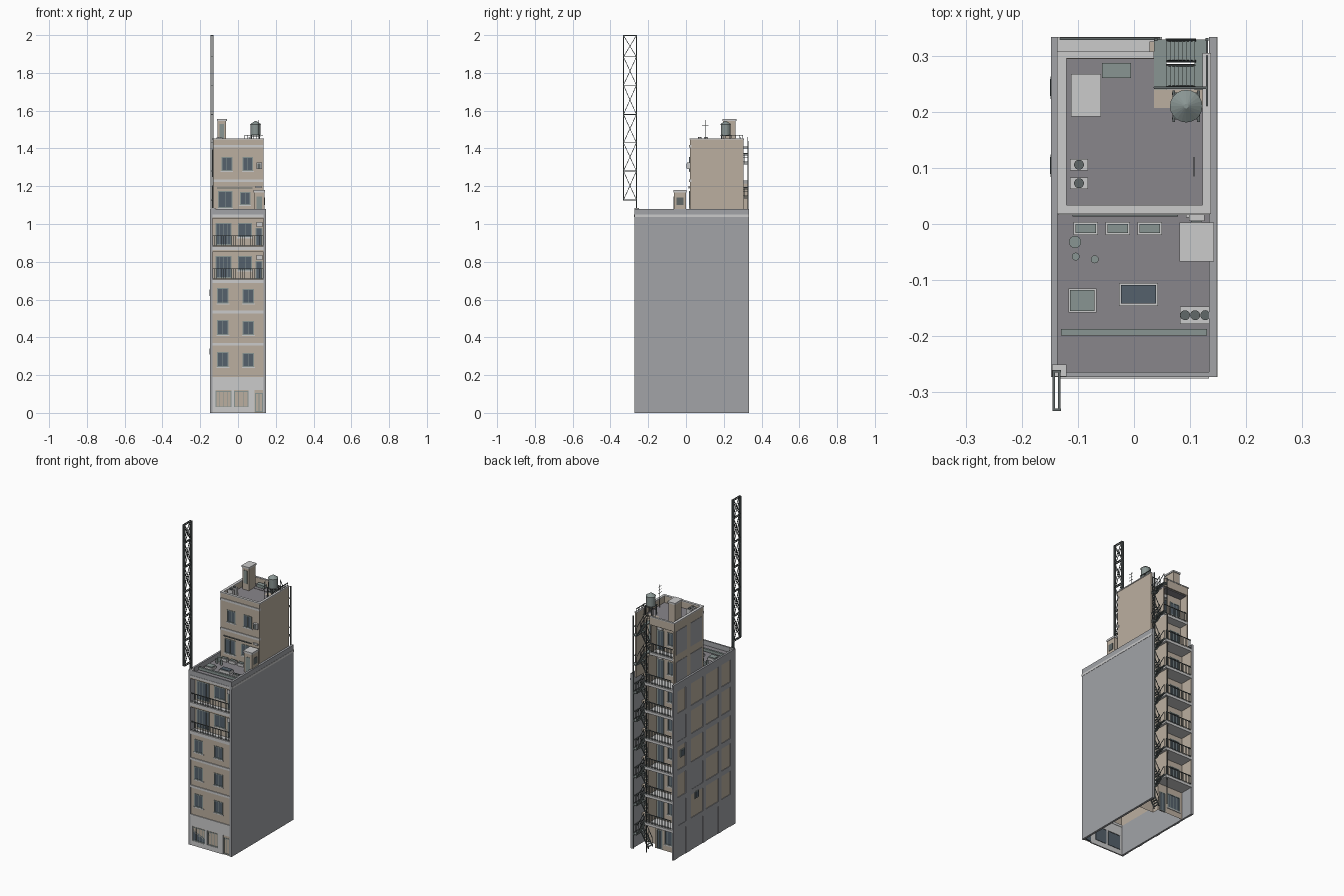
import bpy, bmesh, math
from mathutils import Matrix, Vector

if "Cube" in bpy.data.objects:
    bpy.data.objects.remove(bpy.data.objects["Cube"])

COL = dict(beige=(.50, .43, .35), grey=(.36, .37, .39), light=(.56, .56, .56), roof=(.25, .24, .26),
           steel=(.12, .14, .14), glass=(.09, .12, .15), metal=(.25, .30, .29))
MATS = {}
for k, c in COL.items():
    MATS[k] = bpy.data.materials.new(k)
    MATS[k].diffuse_color = (*c, 1)
parts = {}


def part(name, mat):
    return parts.setdefault(name, (bmesh.new(), mat))[0]


def box(name, mat, x0, x1, y0, y1, z0, z1):
    m = Matrix.LocRotScale(Vector(((x0 + x1) / 2, (y0 + y1) / 2, (z0 + z1) / 2)), None,
                           Vector((x1 - x0, y1 - y0, z1 - z0)))
    bmesh.ops.create_cube(part(name, mat), size=1, matrix=m)


def bar(name, mat, a, b, t=.003):
    a, b = Vector(a), Vector(b)
    m = Matrix.LocRotScale((a + b) / 2, (b - a).to_track_quat('Z', 'Y'), Vector((t, t, (b - a).length)))
    bmesh.ops.create_cube(part(name, mat), size=1, matrix=m)


def cyl(name, mat, x, y, z0, z1, r, r2=None, n=20):
    bmesh.ops.create_cone(part(name, mat), cap_ends=True, segments=n, radius1=r, radius2=r if r2 is None else r2,
                          depth=z1 - z0, matrix=Matrix.Translation((x, y, (z0 + z1) / 2)))


def prism(name, mat, pts, z0, z1, cap_mat=None):
    """Open-bottomed wall shell, with an optional roof sheet."""
    bm = part(name, mat)
    lo, hi = [[bm.verts.new((x, y, z)) for x, y in pts] for z in (z0, z1)]
    n = len(pts)
    for i in range(n):
        bm.faces.new((lo[i], lo[(i + 1) % n], hi[(i + 1) % n], hi[i]))
    if cap_mat:
        rb = part(name + "_roof", cap_mat)
        rb.faces.new([rb.verts.new((x, y, z1)) for x, y in pts])


def window(name, x0, x1, z0, z1, y, s=-1, mull=1, sill=True):
    """Window on a wall facing s*y."""
    def yb(n, m, a, b, d0, d1, c, d):
        ya, yc = sorted((y + s * d0, y + s * d1))
        box(n, m, a, b, ya, yc, c, d)
    f = .005
    yb(name + "_glass", "glass", x0, x1, -.006, .001, z0, z1)
    for a, b, c, d in ((x0, x0 + f, z0, z1), (x1 - f, x1, z0, z1), (x0, x1, z0, z0 + f), (x0, x1, z1 - f, z1)):
        yb(name + "_frame", "metal", a, b, -.004, .003, c, d)
    for i in range(1, mull + 1):
        xm = x0 + (x1 - x0) * i / (mull + 1)
        yb(name + "_frame", "metal", xm - .0015, xm + .0015, -.002, .002, z0, z1)
    if sill:
        yb(name + "_sill", "light", x0 - .004, x1 + .004, 0, .004, z0 - .006, z0)


def rail(name, a, b, h=.055, n=10):
    a, b = Vector(a), Vector(b)
    up = Vector((0, 0, h))
    bar(name, "steel", a + up, b + up, .004)
    bar(name, "steel", a + up * .12, b + up * .12, .002)
    for i in range(n + 1):
        p = a.lerp(b, i / n)
        bar(name, "steel", p, p + up, .0018)


def aircon(name, x0, x1, y0, y1, z0, z1, fans):
    box(name, "light", x0, x1, y0, y1, z0, z1)
    for i in range(fans):
        cyl(name + "_fan", "steel", x0 + (x1 - x0) * (i + .5) / fans, (y0 + y1) / 2, z1, z1 + .004, .0088)


L = [.185, .36, .53, .705, .88, 1.05, 1.23, 1.41]
NX, NY, BY = .036, .207, .25           # stair well notch and rear wall


def plan(w, front):
    return [(-w, front), (w, front), (w, NY), (NX, NY), (NX, BY), (-w, BY)]


# wall shells: lower storeys, recessed storeys, tower
prism("lower_walls", "beige", plan(.14, -.268), 0, L[3])
prism("upper_walls", "beige", plan(.14, -.23), L[3], L[5], "roof")
prism("tower_walls", "beige", plan(.134, .02), L[5], L[7], "roof")

# grey party wall on the right, framed wall on the left
box("right_wall", "grey", .134, .147, -.273, .333, 0, 1.08)
box("right_wall_band", "light", .146, .1485, -.273, .333, 1.037, 1.05)
box("left_wall_infill", "beige", -.144, -.134, -.27, .33, L[0], 1.04)
box("left_wall_base", "grey", -.1455, -.134, -.27, .33, 0, L[0])
for y0, y1 in ((.293, .333), (.164, .213), (.015, .045), (-.135, -.105), (-.273, -.254)):
    box("left_frame", "grey", -.148, -.136, y0, y1, 0, 1.04)
for z in L[:5]:
    box("left_frame", "grey", -.1475, -.136, -.273, .333, z - .018, z + .014)
for i, y0, y1 in ((1, .045, .164), (3, .213, .293), (0, .213, .293)):   # rendered panels
    box("left_panel", "grey", -.1455, -.14, y0, y1, L[i], L[i + 1])
for y, z in ((.243, .635), (.104, .325)):
    box("left_small_window_frame", "metal", -.149, -.144, y - .02, y + .02, z - .022, z + .022)
    box("left_small_window_glass", "glass", -.15, -.144, y - .015, y + .015, z - .017, z + .017)

# main roof parapet
box("parapet", "grey", -.148, -.136, -.273, .333, 1.03, 1.08)
box("parapet", "grey", -.148, .147, -.273, -.264, 1.035, 1.08)
box("parapet_band", "light", -.134, .134, -.275, -.264, 1.037, 1.05)
box("front_roof_slab", "roof", -.14, .14, -.268, -.225, 1.03, 1.0505)

# street front: ground storey, bands and windows
box("front_base", "light", -.136, .136, -.272, -.264, .12, L[0])
for a, b in ((-.136, -.12), (-.035, -.02), (.055, .087), (.133, .136)):
    box("front_base", "light", a, b, -.272, -.264, 0, .12)
box("front_base", "light", -.12, .055, -.272, -.264, 0, .03)
window("shop_window", -.12, -.035, .03, .115, -.267, -1, 3)
window("shop_window", -.02, .055, .03, .115, -.267, -1, 2)
window("front_door", .09, .132, .005, .105, -.267, -1, 1, False)
for z in (L[0], .365, .535):
    box("front_band", "light", -.137, .137, -.273, -.262, z - .008, z + .006)
for z in (.243, .412, .58):
    window("front_window", -.11, -.05, z, z + .08, -.268, -1, 1)
    window("front_window", .025, .085, z, z + .075, -.268, -1, 1)

# recessed front balconies
for z in L[3:5]:
    box("front_balcony_slab", "light", -.137, .137, -.273, -.225, z - .018, z + .002)
    box("front_lintel", "beige", -.137, .137, -.272, -.262, z + .148, z + .165)
    window("balcony_door", -.12, -.035, z + .01, z + .125, -.23, -1, 3, False)
    window("balcony_window", 0, .075, z + .05, z + .125, -.23, -1, 1)
    window("balcony_side_door", .092, .13, z + .005, z + .1, -.23, -1, 0, False)
    box("balcony_aircon", "light", .098, .13, -.245, -.231, z + .105, z + .13)
    rail("front_rail", (-.134, -.269, z), (.134, -.269, z), .058, 24)
box("front_pier", "grey", -.148, -.134, -.273, -.225, 0, 1.05)

# tower front, side and parapet
for x0, x1, z0, z1 in ((-.105, -.03, 1.085, 1.175), (.01, .066, 1.1, 1.17), (-.088, -.03, 1.28, 1.355), (.024, .08, 1.28, 1.355)):
    window("tower_window", x0, x1, z0, z1, .02)
box("tower_aircon", "light", .098, .126, .005, .02, 1.29, 1.325)
box("tower_aircon_grille", "steel", .102, .12, .003, .006, 1.294, 1.321)
for z in (L[6], 1.412):
    box("tower_band", "light", -.135, .135, .016, .03, z - .008, z + .006)
bar("tower_awning_bar", "steel", (-.11, .016, 1.19), (.078, .016, 1.19), .005)
box("tower_door_canopy", "light", .093, .125, .012, .024, 1.19, 1.2)
for s in (-1, 1):                       # side walls run on to the rear edge
    a, b = sorted((s * .124, s * .1345))
    box("tower_side_wall", "beige", a, b, .021, .305, L[5], 1.45)
for y0, y1 in ((.185, .29), (.04, .15)):
    for z0, z1 in ((1.075, 1.205), (1.25, 1.395)):
        box("tower_side_panel", "grey", -.1365, -.13, y0, y1, z0, z1)
box("tower_parapet", "beige", -.134, .134, .02, .034, 1.40, 1.45)
box("tower_parapet", "beige", -.134, NX, .294, .305, 1.40, 1.45)
for x0, x1, y0, y1 in ((-.137, .137, .018, .034), (-.137, -.12, .034, .305), (.122, .137, .034, .305), (-.137, NX, .295, .307)):
    box("tower_coping", "light", x0, x1, y0, y1, 1.447, 1.453)
box("tower_rear_roof", "roof", -.13, NX, BY - .01, .297, 1.395, 1.412)

# rear balconies
for i, z in enumerate(L[:7]):
    ye = .333 if i < 6 else .305
    box("rear_balcony_slab", "light", -.137 if i < 6 else -.13, .05 if i < 6 else NX, BY - .01, ye, z - .016, z)
    rail("rear_rail", (-.132, ye - .003, z), (.046 if i < 6 else NX, ye - .003, z), .055, 18)
    window("rear_window", -.115, -.05, z + .045, z + .125, BY, 1, 2)
    window("rear_door", -.025, .02, z + .004, z + .125, BY, 1, 1, False)
    window("well_door", .065, .105, z + .004, z + .115, NY, 1, 0, False)
    box("rear_post", "beige", .028, NX, BY, ye - .008, z, L[i + 1] - .016)
    box("rear_aircon", "light", -.02, .015, BY, BY + .014, z + .13, z + .15)
window("rear_shop_window", -.12, -.03, .04, .13, BY, 1, 3)
window("rear_entry", -.015, .025, .002, .12, BY, 1, 1, False)

# steel fire stair: two flights per storey
levels = [0] + L
N = 7
for k, z in enumerate(L):
    z0, zm = levels[k], (levels[k] + z) / 2
    box("well_landing", "beige", NX, .134, NY, .24, z - .014, z)
    box("stair_landing", "metal", NX, .058, .24, .329, z - .006, z)
    box("stair_landing", "metal", .108, .131, .24, .329, zm - .006, zm)
    rail("stair_rail", (.13, .243, zm), (.13, .328, zm), .05, 5)
    for ya, yb, xs, xe, za, zb in ((.244, .283, .058, .108, z0, zm), (.29, .328, .108, .058, zm, z)):
        for i in range(N):
            t = (i + .5) / N
            x, zz = xs + (xe - xs) * t, za + (zb - za) * (i + 1) / (N + 1)
            box("stair_tread", "metal", x - .004, x + .004, ya, yb, zz - .002, zz)
        for y in (ya, yb):
            bar("stair_stringer", "steel", (xs, y, za), (xe, y, zb), .005)
            bar("stair_handrail", "steel", (xs, y, za + .05), (xe, y, zb + .05), .003)
            for t in (0, .5, 1):
                p = Vector((xs, y, za)).lerp(Vector((xe, y, zb)), t)
                bar("stair_handrail", "steel", p, p + Vector((0, 0, .05)), .002)
for x, y in ((NX + .003, .329), (.13, .329)):
    bar("stair_post", "steel", (x, y, 0), (x, y, 1.44), .005)
rail("roof_rail", (NX, .243, 1.41), (.13, .243, 1.41), .06, 6)
rail("roof_rail", (.13, .21, 1.41), (.13, .3, 1.41), .06, 5)

# rooftop mast: braced frame
zs = [1.127, 1.28, 1.43, 1.58, 1.735, 1.885, 1.998]
for x in (-.143, -.133):
    for y in (-.331, -.2625):
        bar("mast_chord", "steel", (x, y, 1.05 if y > -.3 else zs[0]), (x, y, 2), .005)
    for i, z in enumerate(zs):
        bar("mast_brace", "steel", (x, -.331, z), (x, -.2625, z), .004)
        if i < 6:
            bar("mast_brace", "steel", (x, -.331, z), (x, -.2625, zs[i + 1]), .003)
            bar("mast_brace", "steel", (x, -.2625, z), (x, -.331, zs[i + 1]), .003)
for z in zs:
    for y in (-.331, -.2625):
        bar("mast_brace", "steel", (-.143, y, z), (-.133, y, z), .004)
box("mast_foot", "light", -.146, -.12, -.272, -.25, 1.05, 1.085)

# main roof: stair house and plant
box("stair_house", "beige", .085, .14, -.063, .0, 1.05, 1.168)
box("stair_house_cap", "light", .081, .143, -.067, .003, 1.168, 1.18)
box("stair_house_door", "metal", .098, .127, -.065, -.06, 1.055, 1.145)
box("stair_house_louvre", "steel", .139, .142, -.05, -.014, 1.1, 1.14)
for x in (-.086, -.029, .028):
    box("skylight_frame", "light", x - .022, x + .022, -.02, .004, 1.05, 1.066)
    box("skylight_top", "metal", x - .018, x + .018, -.016, .0, 1.066, 1.07)
box("glass_skylight_frame", "light", -.027, .043, -.146, -.105, 1.05, 1.066)
box("glass_skylight", "glass", -.023, .039, -.142, -.109, 1.066, 1.07)
box("hatch_frame", "light", -.117, -.067, -.158, -.115, 1.05, 1.064)
box("hatch", "metal", -.114, -.07, -.155, -.118, 1.064, 1.07)
box("roof_duct", "metal", -.13, .13, -.199, -.187, 1.055, 1.072)
aircon("roof_aircon", .082, .136, -.178, -.147, 1.05, 1.074, 3)
for x, y, r in ((-.105, -.032, .011), (-.104, -.058, .007), (-.07, -.063, .007)):
    cyl("roof_vent", "metal", x, y, 1.05, 1.078, r, n=16)

# tower roof: lift house, tank, plant, antenna
box("lift_house", "beige", -.108, -.063, .196, .263, 1.41, 1.545)
box("lift_house_cap", "light", -.112, -.059, .192, .267, 1.545, 1.555)
box("lift_house_door", "metal", -.098, -.073, .193, .197, 1.45, 1.53)
box("tower_hatch", "metal", -.057, -.005, .26, .287, 1.41, 1.43)
for y in (.1055, .0725):
    aircon("tower_roof_aircon", -.114, -.082, y - .01, y + .01, 1.41, 1.457, 1)
cyl("water_tank", "metal", .093, .21, 1.47, 1.528, .026)
cyl("water_tank", "metal", .093, .21, 1.528, 1.545, .029, .004)
for dx in (-.022, .022):
    for dy in (-.022, .022):
        bar("tank_stand", "steel", (.093 + dx, .21 + dy, 1.40), (.093 + dx, .21 + dy, 1.47), .005)
    bar("tank_stand", "steel", (.093 + dx, .182, 1.468), (.093 + dx, .238, 1.468), .005)
    bar("tank_stand", "steel", (.068, .21 + dx, 1.464), (.118, .21 + dx, 1.464), .004)
bar("antenna", "steel", (.107, .102, 1.41), (.107, .102, 1.55), .002)
for z in (1.5, 1.52, 1.54):
    bar("antenna", "steel", (.107, .085, z), (.107, .119, z), .0015)

# turn the gathered parts into objects
for name, (bm, mat) in parts.items():
    me = bpy.data.meshes.new(name)
    bm.normal_update()
    bm.to_mesh(me)
    bm.free()
    me.materials.append(MATS[mat])
    bpy.context.collection.objects.link(bpy.data.objects.new(name, me))

for m in bpy.data.materials:
    if m.users and not m.is_grease_pencil:
        m.use_nodes = True
        m.node_tree.nodes["Principled BSDF"].inputs["Base Color"].default_value = m.diffuse_color
